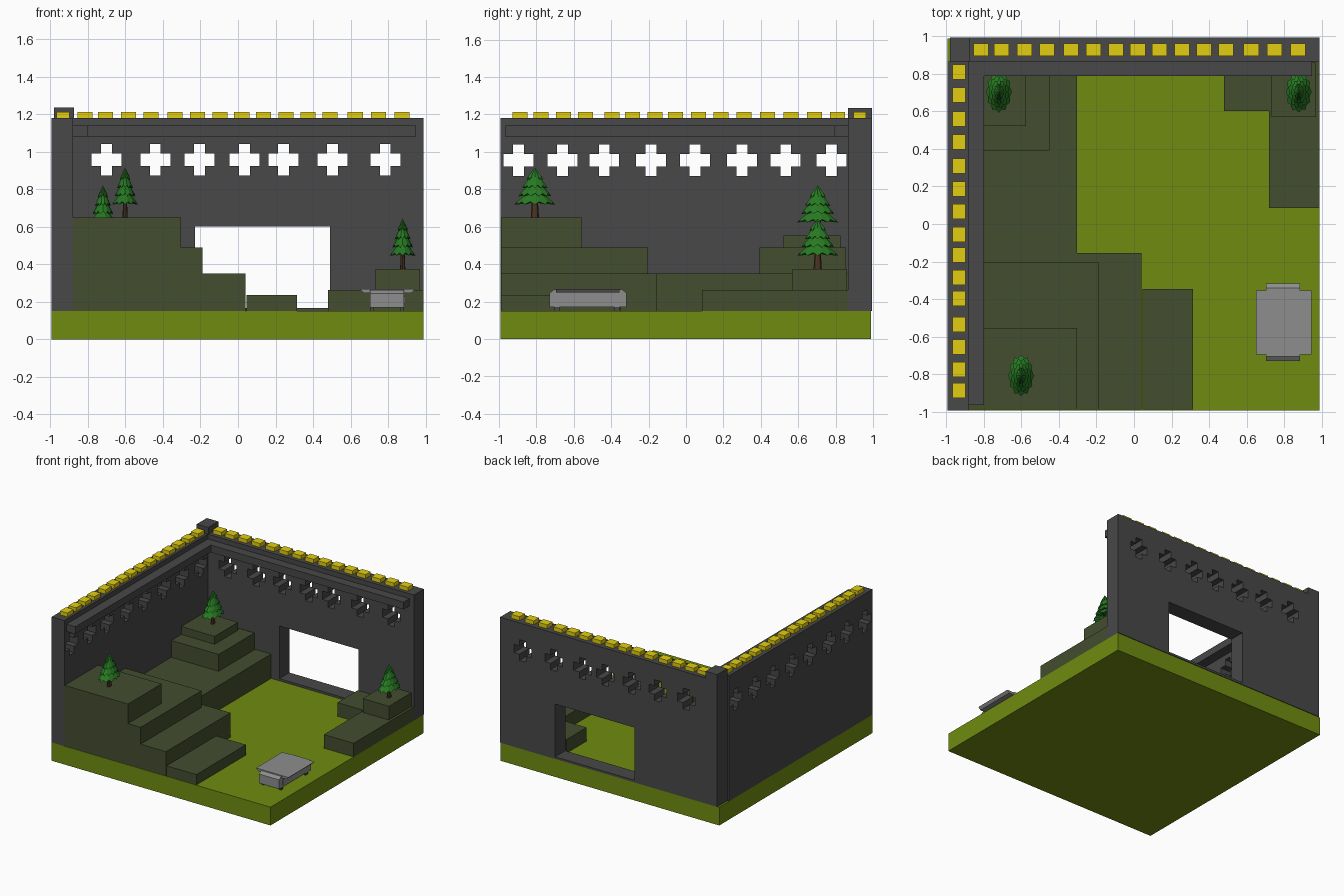
import bpy, bmesh, math
from mathutils import Matrix

if "Cube" in bpy.data.objects:
    bpy.data.objects.remove(bpy.data.objects["Cube"])


def material(name, r, g, b):
    m = bpy.data.materials.new(name)
    m.diffuse_color = (r, g, b, 1)
    m.use_nodes = True
    m.node_tree.nodes["Principled BSDF"].inputs["Base Color"].default_value = m.diffuse_color
    return m


GRASS = material("grass", 0.16, 0.26, 0.005)
HILL = material("dark_moss", 0.056, 0.075, 0.028)
WALL = material("dark_stone", 0.065, 0.065, 0.067)
YELLOW = material("yellow", 0.76, 0.62, 0.005)
LEAF = material("needles", 0.02, 0.19, 0.016)
BARK = material("bark", 0.07, 0.035, 0.015)
METAL = material("metal", 0.27, 0.27, 0.27)


def finish(name, bm, mat=None):
    bmesh.ops.recalc_face_normals(bm, faces=bm.faces)
    me = bpy.data.meshes.new(name)
    bm.to_mesh(me)
    bm.free()
    ob = bpy.data.objects.new(name, me)
    bpy.context.collection.objects.link(ob)
    if mat:
        me.materials.append(mat)
    return ob


def add_box(bm, x, y, z):
    size = Matrix.Diagonal((x[1] - x[0], y[1] - y[0], z[1] - z[0], 1))
    mid = Matrix.Translation((sum(x) / 2, sum(y) / 2, sum(z) / 2))
    return bmesh.ops.create_cube(bm, size=1, matrix=mid @ size)["verts"]


def box(name, x, y, z, mat):
    bm = bmesh.new()
    add_box(bm, x, y, z)
    return finish(name, bm, mat)


def add_cross(bm, matrix):
    # plus-shaped prism, outlined in XZ and pushed along Y
    a, w, b, h = 0.029, 0.08, 0.034, 0.085
    quarter = [(w, b), (a, b), (a, h)]
    pts = (quarter + [(-x, z) for x, z in quarter[::-1]]
           + [(-x, -z) for x, z in quarter] + [(x, -z) for x, z in quarter[::-1]])
    face = bm.faces.new([bm.verts.new(matrix @ Matrix.Translation((x, -0.15, z)).translation)
                         for x, z in pts])
    ext = bmesh.ops.extrude_face_region(bm, geom=[face])["geom"]
    push = matrix.to_3x3() @ Matrix.Translation((0, 0.3, 0)).translation
    bmesh.ops.translate(bm, vec=push, verts=[v for v in ext if isinstance(v, bmesh.types.BMVert)])


def cut(ob, bm):
    cutter = finish("cutter", bm)
    cutter.hide_render = True
    mod = ob.modifiers.new("openings", "BOOLEAN")
    mod.operation, mod.solver, mod.object = "DIFFERENCE", "EXACT", cutter
    bpy.context.view_layer.objects.active = ob
    bpy.ops.object.modifier_apply(modifier=mod.name)
    bpy.data.objects.remove(cutter)


G = 0.15          # ground level
TOP = 1.18        # wall top

# Ground slab
box("ground", (-0.995, 0.99), (-0.993, 0.99), (0, G), GRASS)

# Back wall with doorway and cross-shaped openings
back = box("back_wall", (-0.875, 0.99), (0.865, 0.995), (G, TOP), WALL)
bm = bmesh.new()
add_box(bm, (-0.23, 0.49), (0.7, 1.2), (0.168, 0.6))
for x in (-0.70, -0.441, -0.205, 0.035, 0.242, 0.503, 0.785):
    add_cross(bm, Matrix.Translation((x, 0.93, 0.957)))
cut(back, bm)

# Left wall with cross-shaped openings
left = box("left_wall", (-0.995, -0.88), (-0.993, 0.865), (G, TOP), WALL)
bm = bmesh.new()
for y in (-0.896, -0.661, -0.437, -0.187, 0.048, 0.299, 0.533, 0.777):
    add_cross(bm, Matrix.Translation((-0.937, y, 0.955)) @ Matrix.Rotation(math.pi / 2, 4, "Z"))
cut(left, bm)

# Corner post and inner ledges
box("corner_post", (-0.98, -0.875), (0.865, 0.995), (G, 1.235), WALL)
box("back_ledge", (-0.875, 0.95), (0.79, 0.866), (1.08, 1.14), WALL)
box("left_ledge", (-0.881, -0.80), (-0.965, 0.865), (1.08, 1.14), WALL)

# Yellow blocks along the wall tops
bm = bmesh.new()
for x in (-0.815, -0.705, -0.585, -0.465, -0.335, -0.215, -0.095, 0.02,
          0.137, 0.255, 0.373, 0.49, 0.625, 0.748, 0.875):
    add_box(bm, (x - 0.04, x + 0.04), (0.895, 0.963), (TOP, 1.212))
finish("back_battlements", bm, YELLOW)
bm = bmesh.new()
for y in (0.81, 0.687, 0.561, 0.436, 0.31, 0.187, 0.067, -0.056,
          -0.166, -0.286, -0.396, -0.537, -0.655, -0.775, -0.888):
    add_box(bm, (-0.967, -0.899), (y - 0.04, y + 0.04), (TOP, 1.212))
finish("left_battlements", bm, YELLOW)

# Stepped hills
hills = [
    ("front_hill_low", (-0.88, 0.04), (-0.99, -0.155), (G, 0.35)),
    ("front_hill_middle", (-0.88, -0.19), (-0.99, -0.203), (0.35, 0.488)),
    ("front_hill_top", (-0.88, -0.305), (-0.99, -0.555), (0.488, 0.648)),
    ("front_step", (0.045, 0.315), (-0.99, -0.347), (G, 0.235)),
    ("back_hill_low", (-0.88, -0.305), (-0.155, 0.865), (G, 0.35)),
    ("back_hill_middle", (-0.88, -0.45), (0.393, 0.855), (0.35, 0.488)),
    ("back_hill_top", (-0.88, -0.577), (0.522, 0.825), (0.488, 0.553)),
    ("right_hill_side", (0.48, 0.72), (0.603, 0.865), (G, 0.262)),
    ("right_hill_low", (0.72, 0.99), (0.085, 0.865), (G, 0.262)),
    ("right_hill_top", (0.733, 0.97), (0.57, 0.86), (0.262, 0.375)),
]
for name, x, y, z in hills:
    box(name, x, y, z, HILL)


# Pine trees: trunk plus tiers with a zigzag rim, wider along y
def tree(name, x, y, z):
    place = Matrix.Translation((x, y, z))
    bm = bmesh.new()
    bmesh.ops.create_cone(bm, cap_ends=True, segments=8, radius1=0.2, radius2=0.14, depth=0.1,
                          matrix=place @ Matrix.Translation((0, 0, 0.05))
                          @ Matrix.Diagonal((0.07, 0.11, 1, 1)))
    finish(name + "_trunk", bm, BARK)
    bm = bmesh.new()
    n = 24
    for i, r in enumerate((1.0, 0.82, 0.62, 0.4)):
        low = 0.07 + 0.044 * i
        tip = bm.verts.new(place @ Matrix.Translation((0, 0, low + (0.1 if i < 3 else 0.066))).translation)
        core = bm.verts.new(place @ Matrix.Translation((0, 0, low + 0.015)).translation)
        rim = []
        for k in range(n):
            a = 2 * math.pi * (k + i) / n
            s, up = (r, 0) if k % 2 == 0 else (r * 0.87, 0.016)
            rim.append(bm.verts.new((x + 0.069 * s * math.cos(a), y + 0.111 * s * math.sin(a),
                                     z + low + up)))
        for k in range(n):
            bm.faces.new((rim[k], rim[(k + 1) % n], tip))
            bm.faces.new((rim[(k + 1) % n], rim[k], core))
    finish(name + "_foliage", bm, LEAF)


tree("front_tree", -0.602, -0.808, 0.648)
tree("back_tree", -0.72, 0.704, 0.553)
tree("right_tree", 0.878, 0.704, 0.375)

# Low metal cart: body with sloped lid, overhanging plate, small legs and a latch
box("cart_body", (0.703, 0.885), (-0.73, -0.317), (0.17, 0.245), METAL)
bm = bmesh.new()
for v in add_box(bm, (0.703, 0.885), (-0.73, -0.317), (0.245, 0.264)):
    if v.co.z > 0.255:
        v.co.y += 0.025 if v.co.y < -0.5 else -0.025
finish("cart_lid", bm, METAL)
bm = bmesh.new()
for v in add_box(bm, (0.65, 0.945), (-0.695, -0.355), (0.247, 0.267)):
    if v.co.z < 0.255:
        v.co.x += 0.02 if v.co.x < 0.8 else -0.02
finish("cart_plate", bm, METAL)
bm = bmesh.new()
for x in (0.715, 0.873):
    for y in (-0.69, -0.37):
        add_box(bm, (x - 0.01, x + 0.01), (y - 0.014, y + 0.014), (G, 0.171))
finish("cart_legs", bm, WALL)
box("cart_latch", (0.884, 0.889), (-0.687, -0.668), (0.188, 0.228), METAL)
